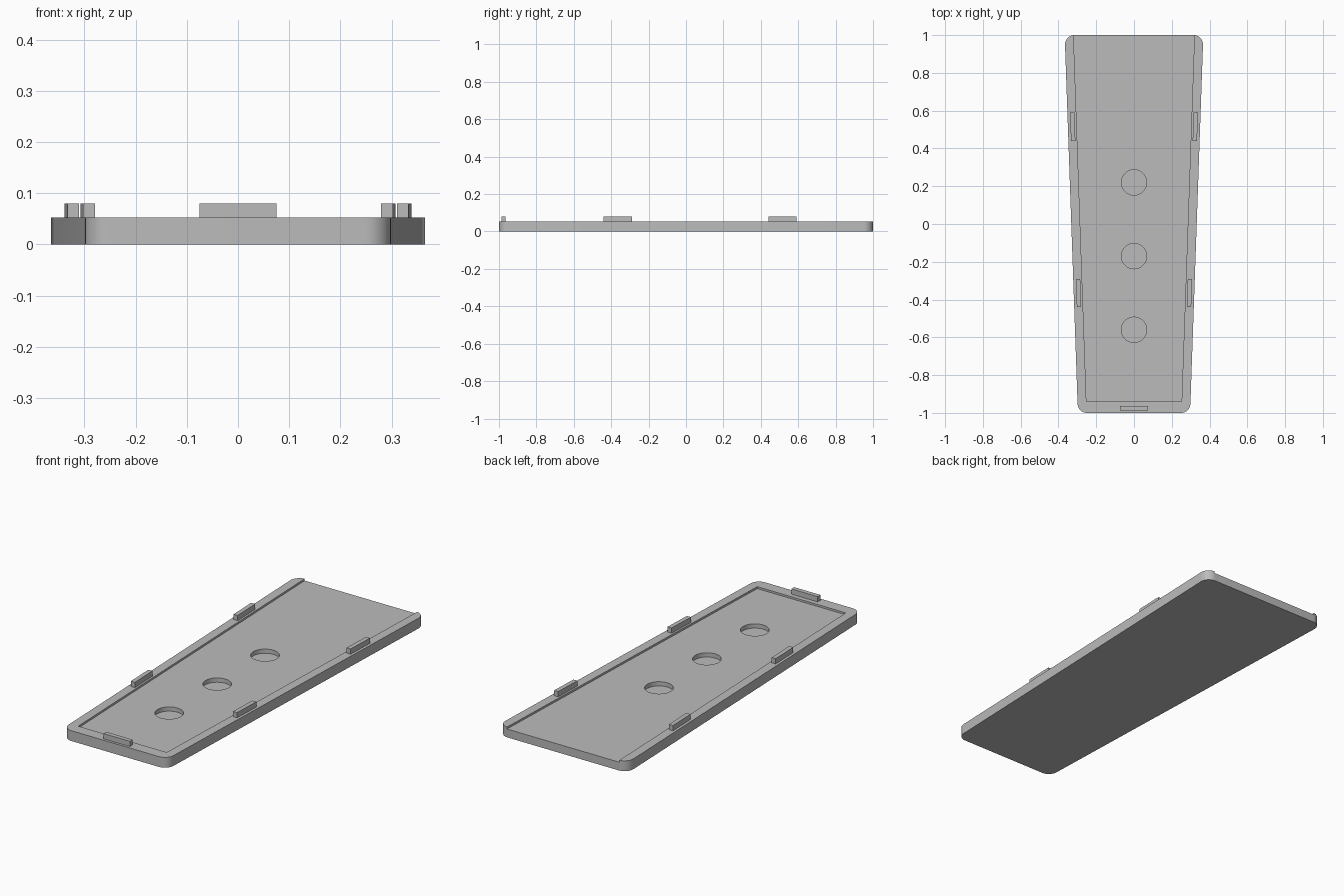
import bpy, bmesh, math
from mathutils import Vector

cube = bpy.data.objects.get("Cube")
if cube:
    bpy.data.objects.remove(cube, do_unlink=True)

grey = bpy.data.materials.new("plain grey")
grey.use_nodes = True
colour = (0.5, 0.5, 0.5, 1)
grey.diffuse_color = colour
grey.node_tree.nodes["Principled BSDF"].inputs["Base Color"].default_value = colour

TOP = 0.053      # rim height
FLOOR = 0.043    # recessed floor height
FRONT, BACK = 0.297, 0.367   # half widths at the two ends


def half_width(y):
    return FRONT + (BACK - FRONT) * (y + 1) / 2


def prism(name, outline, z0, z1):
    """Extrude a counter-clockwise outline from z0 to z1."""
    bm = bmesh.new()
    face = bm.faces.new([bm.verts.new((x, y, z0)) for x, y in outline])
    ext = bmesh.ops.extrude_face_region(bm, geom=[face])
    verts = [v for v in ext["geom"] if isinstance(v, bmesh.types.BMVert)]
    bmesh.ops.translate(bm, verts=verts, vec=(0, 0, z1 - z0))
    bmesh.ops.recalc_face_normals(bm, faces=bm.faces)
    mesh = bpy.data.meshes.new(name)
    bm.to_mesh(mesh)
    bm.free()
    mesh.materials.append(grey)
    obj = bpy.data.objects.new(name, mesh)
    bpy.context.collection.objects.link(obj)
    return obj


def rounded(corners, radius, steps=10):
    """Round each corner of a convex counter-clockwise outline."""
    points = []
    for i, corner in enumerate(corners):
        p = Vector(corner)
        a = (Vector(corners[i - 1]) - p).normalized()
        b = (Vector(corners[(i + 1) % len(corners)]) - p).normalized()
        half = a.angle(b) / 2
        centre = p + (a + b).normalized() * radius / math.sin(half)
        start = p + a * radius / math.tan(half) - centre
        sweep = math.pi - 2 * half
        for k in range(steps + 1):
            t = sweep * k / steps
            c, s = math.cos(t), math.sin(t)
            points.append((centre.x + start.x * c - start.y * s,
                           centre.y + start.x * s + start.y * c))
    return points


# Tapered tray with rounded corners
tray = prism("tray", rounded([(-FRONT, -1), (FRONT, -1), (BACK, 1), (-BACK, 1)], 0.05), 0, TOP)

# Shallow recess, open at the back
y0, y1, rim = -0.94, 1.1, 0.047
w0, w1 = half_width(y0) - rim, half_width(y1) - rim
cutters = [prism("recess_cutter", [(-w0, y0), (w0, y0), (w1, y1), (-w1, y1)], FLOOR, 0.1)]

# Three round pockets in the floor
for i in range(3):
    y = -0.56 + 0.39 * i
    ring = [(0.067 * math.cos(math.tau * k / 48), y + 0.067 * math.sin(math.tau * k / 48))
            for k in range(48)]
    cutters.append(prism("pocket_cutter", ring, 0.021, 0.1))

for cutter in cutters:
    cutter.hide_render = True
    mod = tray.modifiers.new("cut", 'BOOLEAN')
    mod.operation = 'DIFFERENCE'
    mod.solver = 'EXACT'
    mod.object = cutter
bpy.context.view_layer.objects.active = tray
tray.select_set(True)
for mod in list(tray.modifiers):
    bpy.ops.object.modifier_apply(modifier=mod.name)
for cutter in cutters:
    bpy.data.objects.remove(cutter, do_unlink=True)
bpy.ops.object.shade_smooth_by_angle(angle=math.radians(30))

# Locating tabs standing on the rim, parallel to its edges
for place, a in (("front", -0.44), ("back", 0.44)):
    b = a + 0.15
    for side, s in (("left", 1), ("right", -1)):
        outline = [(s * (half_width(y) - inset), y)
                   for y, inset in ((a, 0.037), (a, 0.014), (b, 0.014), (b, 0.037))]
        prism(f"{place}_{side}_tab", outline, TOP - 0.003, 0.08)
prism("end_tab", [(-0.075, -0.987), (0.075, -0.987), (0.075, -0.964), (-0.075, -0.964)],
      TOP - 0.003, 0.08)
